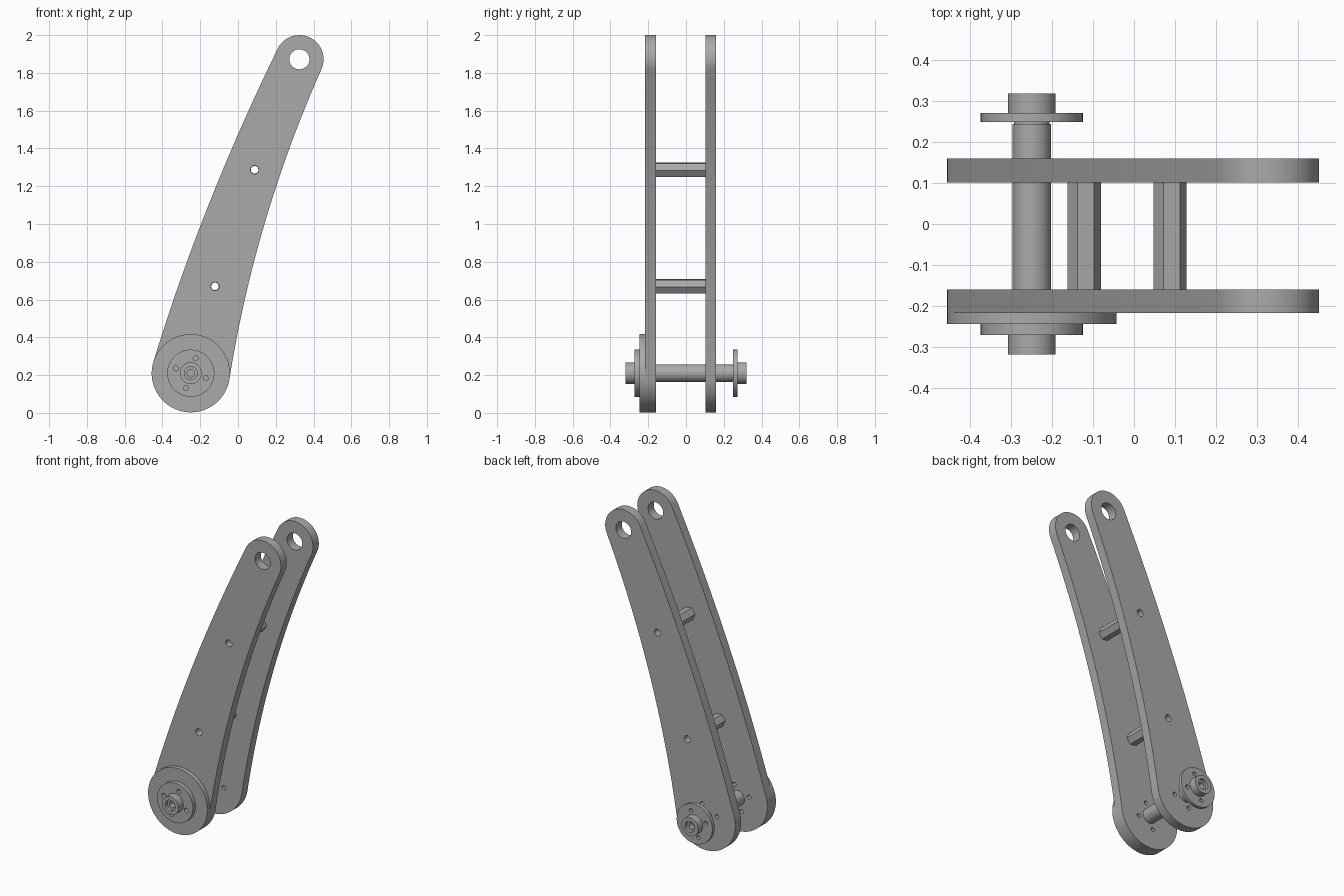
import bpy, bmesh
from math import sin, cos, pi, radians
from mathutils import Vector

cube = bpy.data.objects.get("Cube")
if cube:
    bpy.data.objects.remove(cube, do_unlink=True)

GREY = (0.4, 0.4, 0.4, 1)
grey = bpy.data.materials.new("plain grey metal")
grey.use_nodes = True
grey.diffuse_color = GREY
grey.node_tree.nodes["Principled BSDF"].inputs["Base Color"].default_value = GREY

PIVOT = Vector((-0.25, 0.21))
TIP = Vector((0.325, 1.872))
SPACERS = [Vector((-0.122, 0.67)), Vector((0.088, 1.287))]


def arc(centre, radius, start, end, steps):
    """Points on an arc in the front plane, angles in degrees."""
    angles = [radians(start + (end - start) * i / steps) for i in range(steps + 1)]
    return [centre + radius * Vector((cos(a), sin(a))) for a in angles]


def circle(centre, radius, steps=48, turn=0):
    return arc(centre, radius, turn, turn + 360, steps)[:-1]


def bow(a, b, lean_a, lean_b, steps=24):
    """Gently curved edge from a to b, with its lean from vertical at each end."""
    reach = (b - a).length / 3
    c = a + reach * Vector((sin(radians(lean_a)), cos(radians(lean_a))))
    d = b - reach * Vector((sin(radians(lean_b)), cos(radians(lean_b))))
    points = []
    for i in range(1, steps):
        t = i / steps
        s = 1 - t
        points.append(a * s**3 + c * 3 * s * s * t + d * 3 * s * t * t + b * t**3)
    return points


def slab(name, outline, holes, y0, y1):
    """Outline with holes, extruded from y0 to y1."""
    curve = bpy.data.curves.new(name, "CURVE")
    curve.dimensions = "2D"
    curve.fill_mode = "BOTH"
    curve.extrude = (y1 - y0) / 2
    for loop in [outline] + holes:
        spline = curve.splines.new("POLY")
        spline.points.add(len(loop) - 1)
        for point, p in zip(spline.points, loop):
            point.co = (p.x, p.y, 0, 1)
        spline.use_cyclic_u = True
    ob = bpy.data.objects.new(name, curve)
    bpy.context.collection.objects.link(ob)
    ob.rotation_euler.x = pi / 2
    ob.location.y = (y0 + y1) / 2
    bpy.ops.object.select_all(action="DESELECT")
    ob.select_set(True)
    bpy.context.view_layer.objects.active = ob
    bpy.ops.object.convert(target="MESH")
    ob = bpy.context.object
    bm = bmesh.new()
    bm.from_mesh(ob.data)
    bmesh.ops.remove_doubles(bm, verts=bm.verts, dist=0.0001)
    bmesh.ops.recalc_face_normals(bm, faces=bm.faces)
    bm.to_mesh(ob.data)
    bm.free()
    ob.data.materials.clear()
    ob.data.materials.append(grey)
    bpy.ops.object.shade_smooth_by_angle(angle=radians(30))
    return ob


# Bolt circle shared by the hub flanges and the side plates
bolts = [circle(PIVOT + 0.083 * Vector((cos(a), sin(a))), 0.013, 20)
         for a in [radians(72 + 90 * k) for k in range(4)]]

# Curved side plates, rounded at both ends
low = arc(PIVOT, 0.207, 163, 351, 48)
high = arc(TIP, 0.128, -24, 154, 40)
arm = low + bow(low[-1], high[0], 9, 24) + high + bow(low[0], high[-1], 17, 26)[::-1]
arm_holes = [circle(TIP, 0.053)] + [circle(c, 0.022, 24) for c in SPACERS] + bolts
slab("front_side_plate", arm, arm_holes, -0.218, -0.16)
slab("back_side_plate", arm, arm_holes, 0.102, 0.16)

# Hollow hexagonal spacers between the plates
for label, c in zip(("lower", "upper"), SPACERS):
    slab(label + "_hex_spacer", circle(c, 0.041, 6, -6.5), [circle(c, 0.02, 24)], -0.16, 0.102)

# Round cover disc and the axle
slab("cover_disc", circle(PIVOT, 0.207, 96), [], -0.245, -0.218)
slab("axle", circle(PIVOT, 0.047), [], -0.217, 0.245)
slab("axle_neck", circle(PIVOT, 0.043), [], 0.245, 0.252)

# Hubs: drilled flange, bored boss, and the stepped axle end inside it
for label, side, inner in (("front", -1, 0.245), ("back", 1, 0.25)):
    def ring(part, radius, holes, near, far):
        y0, y1 = sorted((side * near, side * far))
        slab(label + part, circle(PIVOT, radius), holes, y0, y1)
    ring("_hub_flange", 0.125, bolts + [circle(PIVOT, 0.058)], inner, 0.272)
    ring("_hub_boss", 0.058, [circle(PIVOT, 0.034)], inner, 0.319)
    ring("_axle_end", 0.034, [circle(PIVOT, 0.02)], inner, 0.3)
    ring("_axle_core", 0.02, [], inner, 0.265)
